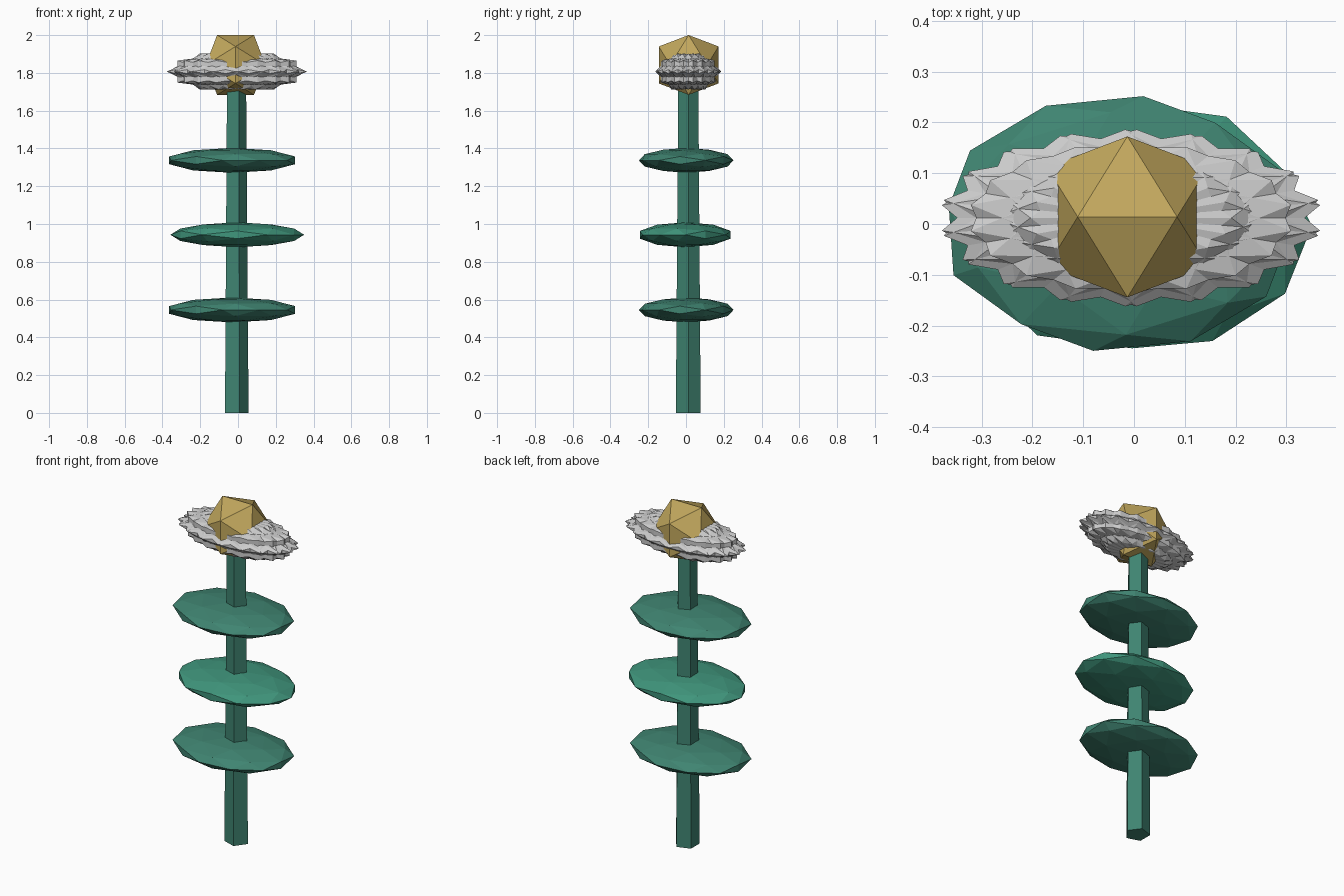
import bpy, bmesh
from math import radians, cos, sin, tau, sqrt
from mathutils import Matrix, Vector

if "Cube" in bpy.data.objects:
    bpy.data.objects.remove(bpy.data.objects["Cube"])

CX, CY = -0.013, 0.012          # stem axis


def material(name, rgb):
    m = bpy.data.materials.new(name)
    m.diffuse_color = (*rgb, 1)
    m.use_nodes = True
    m.node_tree.nodes["Principled BSDF"].inputs["Base Color"].default_value = m.diffuse_color
    return m


def finish(name, bm, mat=None):
    bmesh.ops.recalc_face_normals(bm, faces=bm.faces)
    me = bpy.data.meshes.new(name)
    bm.to_mesh(me)
    bm.free()
    ob = bpy.data.objects.new(name, me)
    bpy.context.collection.objects.link(ob)
    if mat:
        me.materials.append(mat)
    return ob


def add_hull(bm, points):
    verts = [bm.verts.new(p) for p in points]
    bmesh.ops.convex_hull(bm, input=verts)


def place(centre, size):
    return Matrix.Translation(centre) @ Matrix.Diagonal((*size, 1))


# Unit icosahedron standing on an edge that runs along x
PHI = (1 + sqrt(5)) / 2
ICO = []
for s in (-1, 1):
    for t in (-PHI, PHI):
        ICO += [Vector(p).normalized() for p in ((s, 0, t), (0, t, s), (t, s, 0))]

stem_green = material("stem_green", (0.05, 0.23, 0.165))
leaf_green = material("leaf_green", (0.05, 0.23, 0.165))
bright_green = material("bright_green", (0.05, 0.30, 0.20))
gold = material("gold", (0.54, 0.39, 0.11))

# Five-sided tapered stem
bm = bmesh.new()
add_hull(bm, [(CX + r * cos(tau * i / 5), CY + r * sin(tau * i / 5), z)
              for r, z in ((0.069, 0), (0.056, 1.74)) for i in range(5)])
finish("stem", bm, stem_green)

# Three flattened leaf discs, turned alternately
leaves = [((-0.031, 0.001, 0.545), 90, -8, leaf_green),
          ((-0.004, -0.004, 0.943), -90, 90, bright_green),
          ((-0.031, 0.001, 1.337), 90, -8, leaf_green)]
for n, (centre, rx, rz, mat) in enumerate(leaves):
    bm = bmesh.new()
    turn = Matrix.Rotation(radians(rz), 4, 'Z') @ Matrix.Rotation(radians(rx), 4, 'X')
    bmesh.ops.create_icosphere(bm, subdivisions=2, radius=1,
                               matrix=place(centre, (0.354, 0.253, 0.066)) @ turn)
    finish(f"leaf_{n + 1}", bm, mat)

# Spiky blossom: nine icosahedra turned about the stem, then flattened
for i in range(9):
    bm = bmesh.new()
    m = place((-0.006, CY, 1.807), (0.376, 0.174, 0.111)) @ Matrix.Rotation(tau * i / 9, 4, 'Z')
    add_hull(bm, [m @ p for p in ICO])
    finish(f"petal_{i + 1}", bm)

# Gold flower centre
bm = bmesh.new()
m = place((CX, 0.014, 1.842), (0.186, 0.186, 0.186))
add_hull(bm, [m @ p for p in ICO])
finish("flower_centre", bm, gold)
